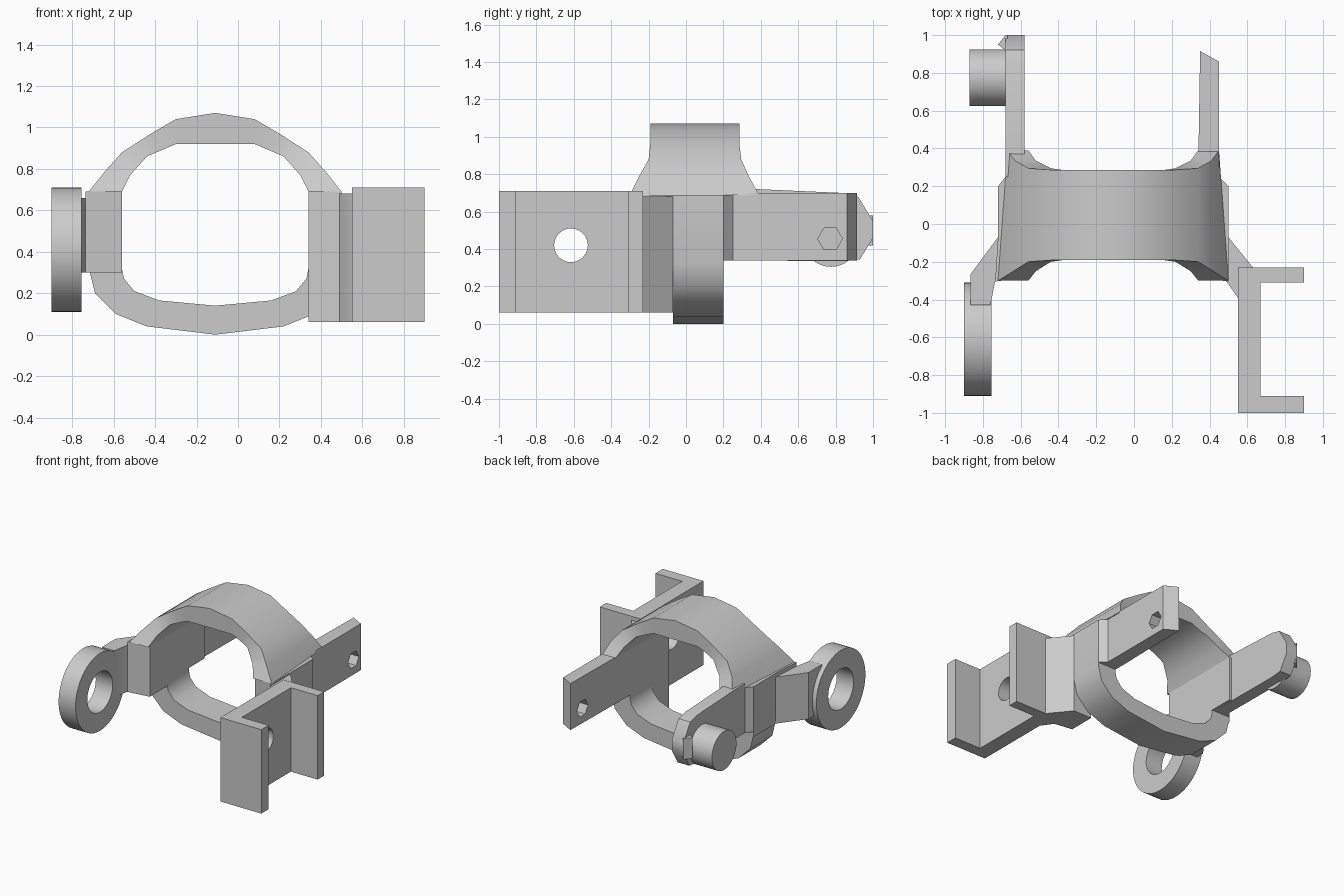
import bpy, bmesh, math
from mathutils import Vector

cube = bpy.data.objects.get("Cube")
if cube:
    bpy.data.objects.remove(cube, do_unlink=True)

grey = bpy.data.materials.new("plain grey")
grey.use_nodes = True
grey.diffuse_color = (0.6, 0.6, 0.6, 1)
grey.node_tree.nodes["Principled BSDF"].inputs["Base Color"].default_value = (0.6, 0.6, 0.6, 1)

CX = -0.11  # centre line of the clamp


def finish(name, bm):
    bmesh.ops.recalc_face_normals(bm, faces=bm.faces)
    mesh = bpy.data.meshes.new(name)
    bm.to_mesh(mesh)
    bm.free()
    mesh.materials.append(grey)
    ob = bpy.data.objects.new(name, mesh)
    bpy.context.collection.objects.link(ob)
    return ob


def sweep(name, rings, closed=False):
    """Skin a list of equal-sized point loops."""
    bm = bmesh.new()
    loops = [[bm.verts.new(p) for p in ring] for ring in rings]
    n = len(loops[0])
    pairs = list(zip(loops, loops[1:]))
    if closed:
        pairs.append((loops[-1], loops[0]))
    else:
        bm.faces.new(loops[0])
        bm.faces.new(loops[-1])
    for a, b in pairs:
        for i in range(n):
            j = (i + 1) % n
            bm.faces.new((a[i], a[j], b[j], b[i]))
    return finish(name, bm)


def prism(name, pts, lo, hi, axis="z"):
    """Extrude a flat outline: (x, y) along z, or (y, z) along x."""
    put = {"z": lambda p, d: (p[0], p[1], d), "x": lambda p, d: (d, p[0], p[1])}[axis]
    return sweep(name, [[put(p, d) for p in pts] for d in (lo, hi)])


def circle(y, z, r, n):
    return [(y + r * math.cos(math.tau * i / n), z + r * math.sin(math.tau * i / n))
            for i in range(n)]


def drill(ob, outline, lo, hi):
    cutter = prism("cutter", outline, lo, hi, "x")
    cutter.hide_render = True
    mod = ob.modifiers.new("hole", "BOOLEAN")
    mod.operation, mod.solver, mod.object = "DIFFERENCE", "EXACT", cutter
    graph = bpy.context.evaluated_depsgraph_get()
    mesh = bpy.data.meshes.new_from_object(ob.evaluated_get(graph))
    ob.modifiers.clear()
    ob.data = mesh
    bpy.data.objects.remove(cutter, do_unlink=True)


def mirrored(half):
    """Complete a list of rings about the clamp centre line."""
    left = [[(-x, y, z) for x, y, z in ring] for ring in reversed(half[1:])]
    return [[(x + CX, y, z) for x, y, z in ring] for ring in left + half]


# Upper band: outer x, z, inner x, z, front y, back y, outer x at the back
stations = [
    (0, 1.07, 0, 0.92, -0.19, 0.285, 0),
    (0.19, 1.04, 0.19, 0.92, -0.19, 0.285, 0.19),
    (0.31, 0.97, 0.26, 0.89, -0.19, 0.285, 0.31),
    (0.45, 0.88, 0.33, 0.86, -0.20, 0.295, 0.45),
    (0.53, 0.79, 0.41, 0.77, -0.25, 0.335, 0.52),
    (0.61, 0.69, 0.45, 0.69, -0.30, 0.39, 0.56)]
parts = [sweep("upper_band", mirrored(
    [[(ox, f, oz), (ob, b, oz), (ix, b, iz), (ix, f, iz)]
     for ox, oz, ix, iz, f, b, ob in stations]))]

# Lower band: outer x, z, inner x, z
lower = [(0, 0, 0, 0.14), (0.33, 0.04, 0.27, 0.165), (0.48, 0.1, 0.39, 0.21),
         (0.58, 0.2, 0.44, 0.27), (0.61, 0.32, 0.45, 0.32), (0.61, 0.68, 0.45, 0.68)]
parts.append(sweep("lower_band", mirrored(
    [[(ox, -0.07, oz), (ox, 0.2, oz), (ix, 0.2, iz), (ix, -0.07, iz)]
     for ox, oz, ix, iz in lower])))

# Side walls under the flared band
parts += [
    prism("left_front_wall", [(0.34, -0.28), (0.5, -0.305), (0.5, -0.07), (0.34, -0.07)], 0.06, 0.69),
    prism("left_rear_wall", [(0.34, -0.07), (0.5, -0.07), (0.5, 0.2), (0.45, 0.25),
                             (0.45, 0.39), (0.34, 0.39)], 0.34, 0.69),
    prism("right_front_wall", [(-0.56, -0.28), (-0.735, -0.305), (-0.72, -0.07),
                               (-0.72, 0.2), (-0.56, 0.2)], 0.30, 0.69),
    prism("right_rear_wall", [(-0.56, 0.2), (-0.72, 0.2), (-0.68, 0.25),
                              (-0.68, 0.39), (-0.56, 0.39)], 0.34, 0.69)]

# Rear arms
left_arm = prism("left_arm", [(0.34, 0.3), (0.45, 0.3), (0.45, 0.86), (0.35, 0.915)], 0.34, 0.70)
drill(left_arm, circle(0.77, 0.455, 0.066, 6), 0.2, 0.6)
parts.append(left_arm)
parts.append(prism("right_arm", [(0.25, 0.34), (0.84, 0.335), (0.93, 0.345), (1.0, 0.46), (1.0, 0.55),
                                 (0.92, 0.68), (0.84, 0.70), (0.39, 0.72), (0.25, 0.72)],
                   -0.68, -0.58, "x"))
parts.append(prism("right_arm_nub", [(-0.67, 0.91), (-0.72, 0.95), (-0.68, 1.0), (-0.67, 1.0)], 0.42, 0.58))
parts.append(prism("pin", circle(0.775, 0.455, 0.15, 40), -0.87, -0.66, "x"))

# Channel bracket and the link to the clamp
channel = prism("channel", [(0.55, -1), (0.9, -1), (0.9, -0.91), (0.67, -0.91), (0.67, -0.31),
                            (0.9, -0.31), (0.9, -0.23), (0.55, -0.23)], 0.06, 0.71)
drill(channel, circle(-0.615, 0.42, 0.09, 40), 0.4, 0.8)
parts.append(channel)
parts.append(prism("channel_link", [(0.49, -0.305), (0.55, -0.39), (0.6, -0.3), (0.63, -0.23),
                                    (0.5, -0.07), (0.45, -0.07)], 0.06, 0.68))

# Eye ring and its link
outer, inner = circle(-0.61, 0.41, 0.3, 56), circle(-0.61, 0.41, 0.155, 56)
parts.append(sweep("eye_ring", [[(-0.9, *o), (-0.755, *o), (-0.755, *i), (-0.9, *i)]
                                for o, i in zip(outer, inner)], closed=True))
parts.append(prism("eye_link", [(-0.72, -0.07), (-0.865, -0.265), (-0.865, -0.43),
                                (-0.76, -0.43), (-0.735, -0.30), (-0.68, -0.2)], 0.30, 0.66))

# Smooth the curved surfaces, keep edges sharp
bpy.ops.object.select_all(action="DESELECT")
for ob in parts:
    ob.select_set(True)
    bpy.context.view_layer.objects.active = ob
bpy.ops.object.shade_smooth_by_angle(angle=math.radians(32))
